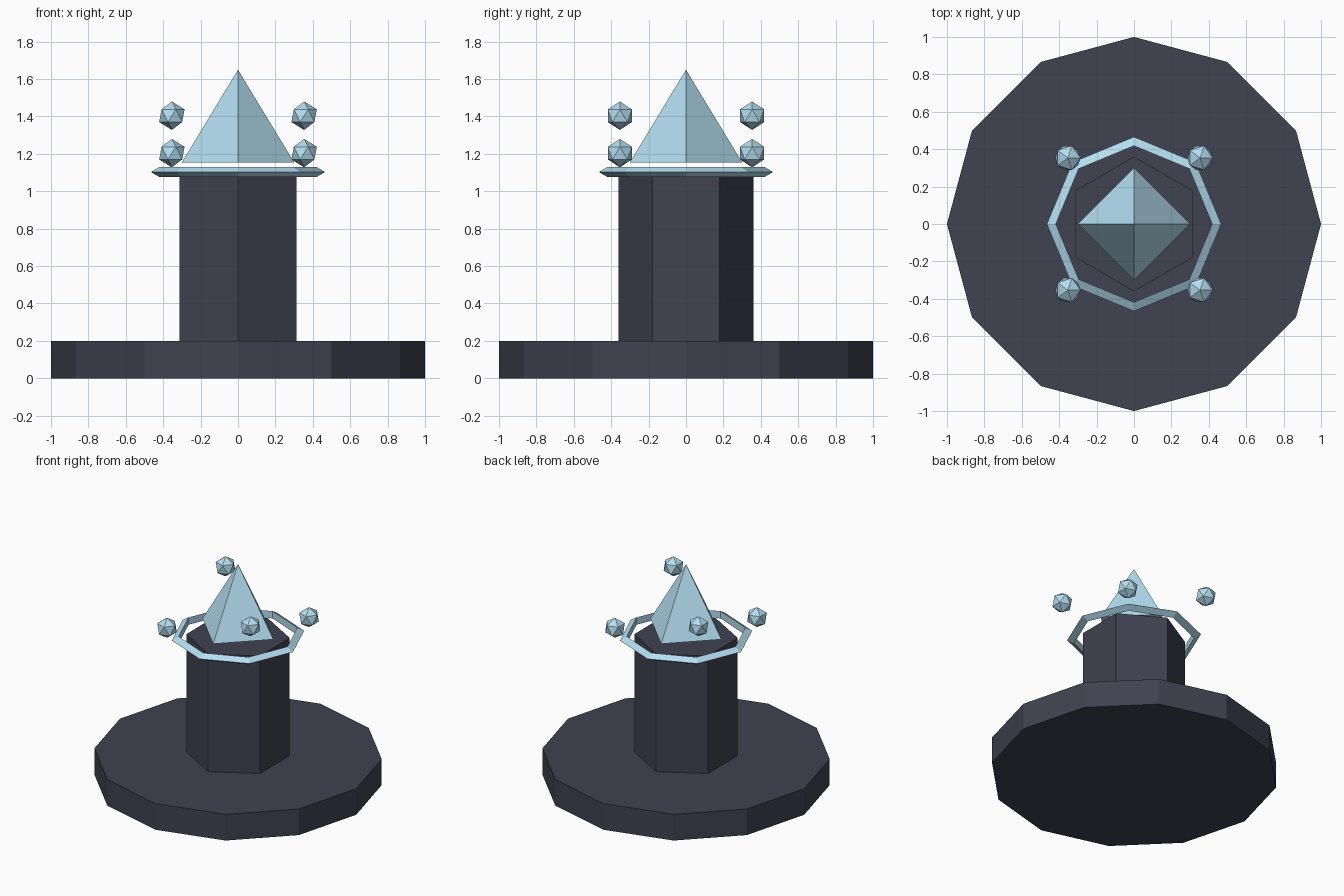
import bpy
from math import pi, cos, sin, tau
import bmesh

if "Cube" in bpy.data.objects:
    bpy.data.objects.remove(bpy.data.objects["Cube"])


def material(name, color):
    m = bpy.data.materials.new(name)
    m.diffuse_color = color
    m.use_nodes = True
    m.node_tree.nodes["Principled BSDF"].inputs["Base Color"].default_value = m.diffuse_color
    return m


STONE = material("dark_stone", (0.05, 0.055, 0.08, 1))
CRYSTAL = material("pale_crystal", (0.45, 0.73, 0.88, 1))


def finish(name, mat):
    ob = bpy.context.object
    ob.name = name
    ob.data.materials.append(mat)
    return ob


def prism(name, sides, r_low, r_top, z0, z1, mat):
    bpy.ops.mesh.primitive_cone_add(vertices=sides, radius1=r_low, radius2=r_top,
                                    depth=z1 - z0, location=(0, 0, (z0 + z1) / 2))
    return finish(name, mat)


# Twelve-sided base, six-sided pillar and floating four-sided crystal
prism("base", 12, 1.0, 1.0, 0.0, 0.2, STONE)
prism("pillar", 6, 0.36, 0.36, 0.2, 1.1, STONE)
prism("crystal", 4, 0.3, 0.0, 1.155, 1.65, CRYSTAL)

# Eight-sided ring with a triangular section
bpy.ops.mesh.primitive_torus_add(major_segments=8, minor_segments=3, major_radius=0.434,
                                 minor_radius=0.032, location=(0, 0, 1.103))
finish("ring", CRYSTAL)

# Four floating orbs at alternating heights
for i in range(4):
    a = pi / 4 + i * tau / 4
    z = 1.204 if i % 2 == 0 else 1.404
    bpy.ops.mesh.primitive_ico_sphere_add(subdivisions=1, radius=0.076,
                                          location=(0.5 * cos(a), 0.5 * sin(a), z))
    finish(f"orb_{i + 1}", CRYSTAL)
